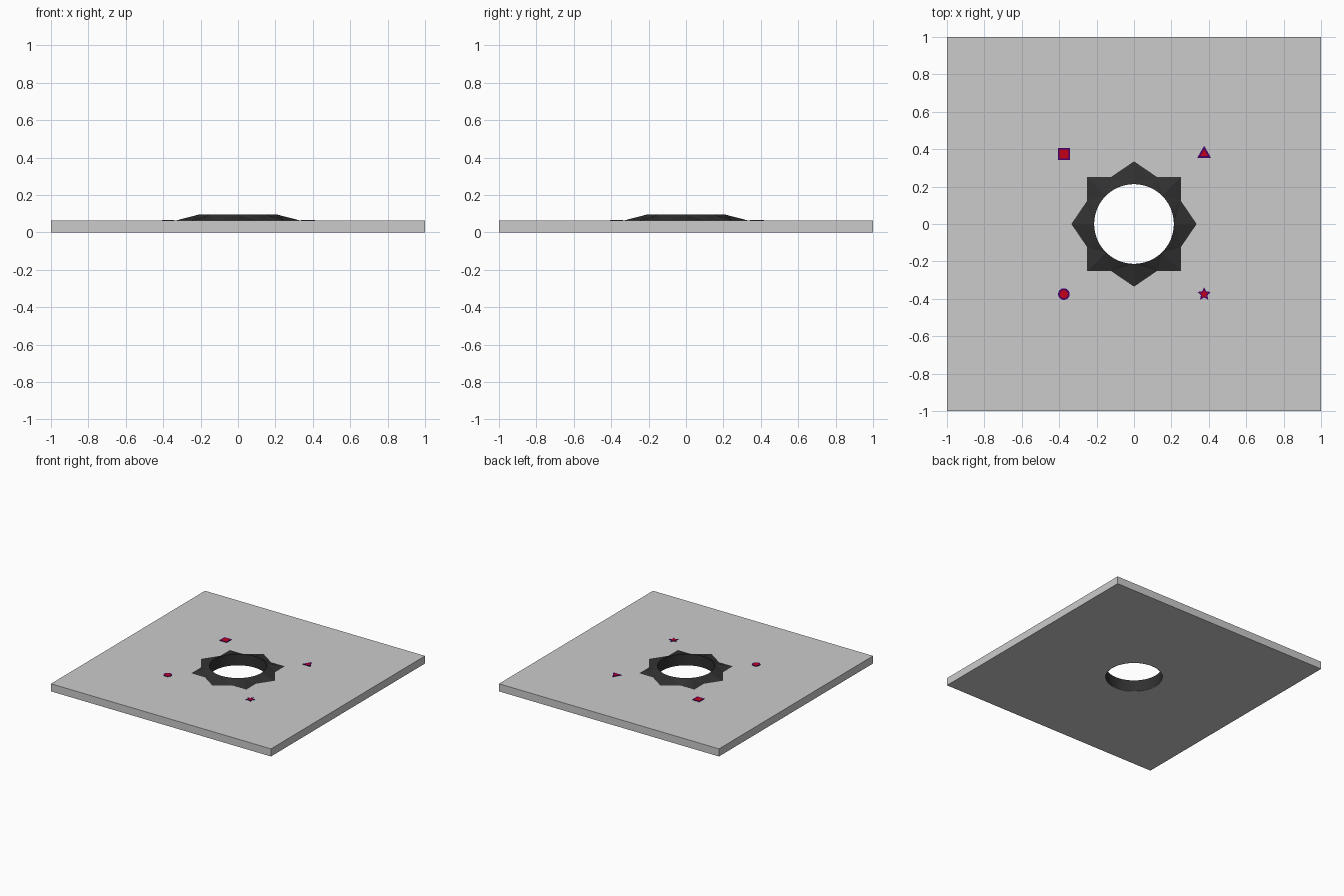
import bpy, bmesh
from math import pi, sin, cos

if "Cube" in bpy.data.objects:
    bpy.data.objects.remove(bpy.data.objects["Cube"])

PLATE_H = 0.0625
RIM_H = 0.094
HOLE_R = 0.213
SEG = 64


def material(name, rgb):
    m = bpy.data.materials.new(name)
    m.diffuse_color = (*rgb, 1)
    m.use_nodes = True
    m.node_tree.nodes["Principled BSDF"].inputs["Base Color"].default_value = m.diffuse_color
    return m


def finish(bm, name, *mats):
    bmesh.ops.recalc_face_normals(bm, faces=bm.faces)
    mesh = bpy.data.meshes.new(name)
    bm.to_mesh(mesh)
    bm.free()
    ob = bpy.data.objects.new(name, mesh)
    bpy.context.collection.objects.link(ob)
    for m in mats:
        mesh.materials.append(m)
    return ob


black = material("collar_black", (0.03, 0.03, 0.03))
purple = material("marker_border", (0.06, 0.0, 0.13))
red = material("marker_red", (0.55, 0.0, 0.01))

# Square plate with a round hole
bpy.ops.mesh.primitive_cube_add(size=1, location=(0, 0, PLATE_H / 2))
plate = bpy.context.object
plate.name = "plate"
plate.scale = (2, 2, PLATE_H)
bpy.ops.mesh.primitive_cylinder_add(vertices=SEG, radius=HOLE_R + 0.001, depth=0.5)
cutter = bpy.context.object
cutter.name = "hole_cutter"
cutter.hide_render = True
cutter.hide_set(True)
cut = plate.modifiers.new("hole", 'BOOLEAN')
cut.operation = 'DIFFERENCE'
cut.solver = 'EXACT'
cut.object = cutter

# Eight-pointed collar: faceted slope from star outline to rim, plus hole lining
bm = bmesh.new()
rim, base = [[bm.verts.new((HOLE_R * cos(2 * pi * i / SEG), HOLE_R * sin(2 * pi * i / SEG), z))
              for i in range(SEG)] for z in (RIM_H, 0)]
outline = []
for q in range(4):
    c, s = round(cos(q * pi / 2)), round(sin(q * pi / 2))
    for x, y in ((0.335, 0), (0.25, 0.125), (0.25, 0.25), (0.125, 0.25)):
        outline.append(bm.verts.new((c * x - s * y, s * x + c * y, PLATE_H)))
step = SEG // 16
for k in range(1, 16, 2):
    notch = outline[k]
    a, b = (k - 1) * step, (k + 1) * step
    bm.faces.new((outline[k - 1], notch, rim[a]))
    bm.faces.new((notch, outline[(k + 1) % 16], rim[b % SEG]))
    for i in range(a, b):
        bm.faces.new((notch, rim[(i + 1) % SEG], rim[i]))
for i in range(SEG):
    j = (i + 1) % SEG
    f = bm.faces.new((rim[i], rim[j], base[j], base[i]))
    # lining faces the hole axis
    f.normal_update()
    if f.normal.dot(f.calc_center_median().to_2d().to_3d()) > 0:
        f.normal_flip()
collar = finish(bm, "star_collar", black)


# Thin raised markers: red centre with purple border
def marker(name, x, y, radii, count, start, border=0.009):
    bm = bmesh.new()
    verts = []
    for i in range(count):
        a = start + 2 * pi * i / count
        r = radii[i % len(radii)]
        verts.append(bm.verts.new((x + r * cos(a), y + r * sin(a), PLATE_H + 0.004)))
    top = bm.faces.new(verts)
    ext = bmesh.ops.extrude_face_region(bm, geom=[top], use_keep_orig=True)
    for v in ext["geom"]:
        if isinstance(v, bmesh.types.BMVert):
            v.co.z = PLATE_H - 0.002
    bmesh.ops.recalc_face_normals(bm, faces=bm.faces)
    bmesh.ops.inset_region(bm, faces=[top], thickness=border, use_even_offset=True)
    top.material_index = 1
    finish(bm, name, purple, red)


marker("square_marker", -0.375, 0.375, [0.046], 4, pi / 4)
marker("triangle_marker", 0.375, 0.375, [0.043], 3, pi / 2)
marker("circle_marker", -0.375, -0.375, [0.031], 32, 0)
marker("star_marker", 0.375, -0.375, [0.038, 0.018], 10, pi / 2, 0.006)
